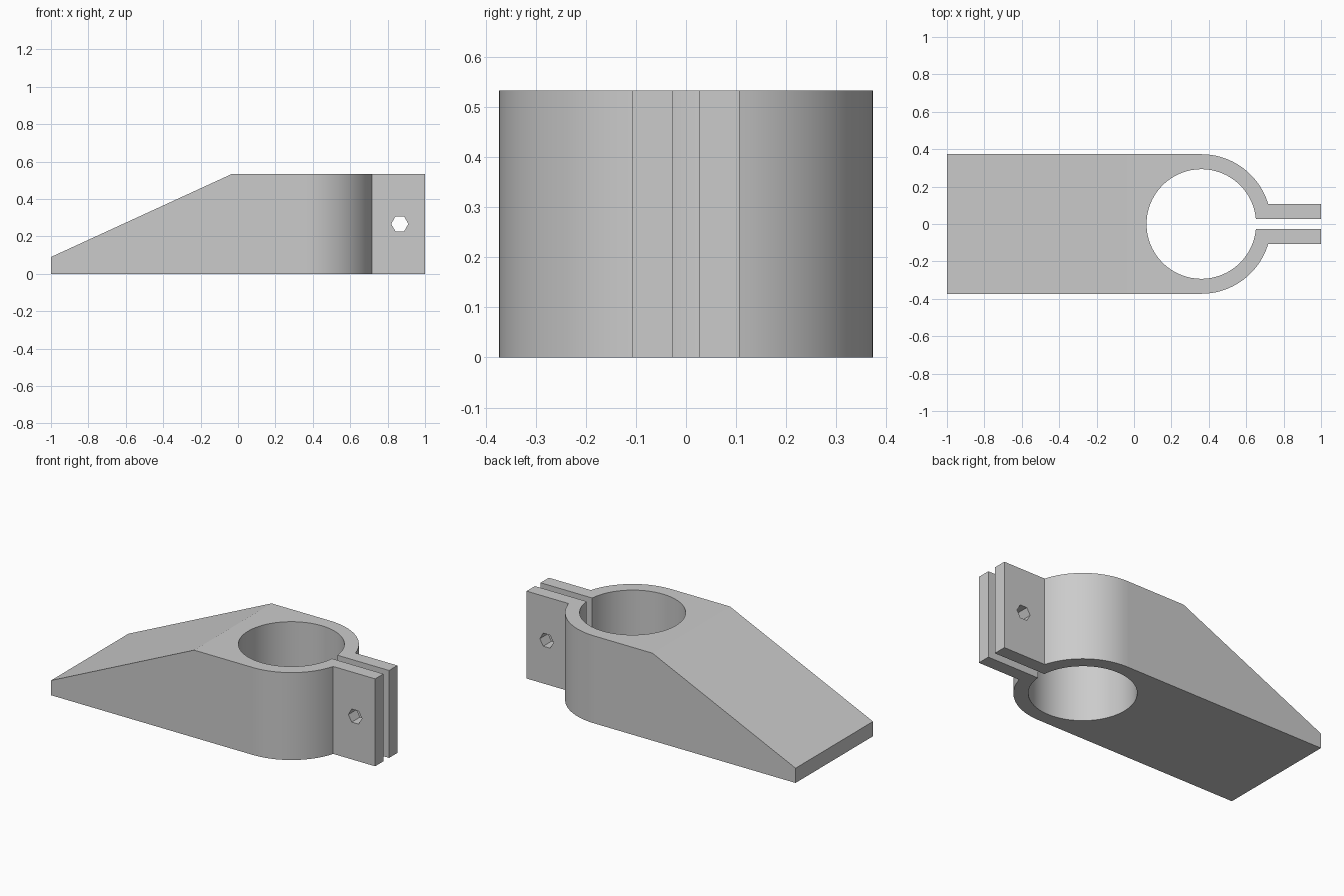
import bpy, bmesh
from math import asin, cos, sin, pi
from mathutils import Matrix

cube = bpy.data.objects.get("Cube")
if cube:
    bpy.data.objects.remove(cube, do_unlink=True)

# Main dimensions
CX, R_OUT, R_IN = 0.36, 0.373, 0.293
GAP, TAB = 0.027, 0.107
HEIGHT, TOE, SLOPE_END = 0.533, 0.09, -0.035
HOLE_X, HOLE_Z, HOLE_R = 0.865, 0.267, 0.046

grey = bpy.data.materials.new("light grey")
grey.use_nodes = True
grey.diffuse_color = (0.6, 0.6, 0.6, 1)
grey.node_tree.nodes["Principled BSDF"].inputs["Base Color"].default_value = (0.6, 0.6, 0.6, 1)


def arc(radius, start, end, steps):
    angles = [start + (end - start) * i / steps for i in range(steps + 1)]
    return [(CX + radius * cos(a), radius * sin(a)) for a in angles]


def add_object(name, bm):
    mesh = bpy.data.meshes.new(name)
    bmesh.ops.recalc_face_normals(bm, faces=bm.faces)
    bm.to_mesh(mesh)
    bm.free()
    mesh.materials.append(grey)
    obj = bpy.data.objects.new(name, mesh)
    bpy.context.collection.objects.link(obj)
    return obj


# Plan outline: body, split ring and two clamp tabs
a_out, a_in = asin(TAB / R_OUT), asin(GAP / R_IN)
outline = [(-1, -R_OUT)] + arc(R_OUT, -pi / 2, -a_out, 24)
outline += [(1, -TAB), (1, -GAP)]
outline += arc(R_IN, -a_in, a_in - 2 * pi, 80)
outline += [(1, GAP), (1, TAB)]
outline += arc(R_OUT, a_out, pi / 2, 24) + [(-1, R_OUT)]

bm = bmesh.new()
base = bm.faces.new([bm.verts.new((x, y, 0)) for x, y in outline])
top = bmesh.ops.extrude_face_region(bm, geom=[base], use_keep_orig=True)["geom"]
bmesh.ops.translate(bm, vec=(0, 0, HEIGHT),
                    verts=[v for v in top if isinstance(v, bmesh.types.BMVert)])

# Sloping upper face running down to the toe
cut = bmesh.ops.bisect_plane(
    bm, geom=bm.verts[:] + bm.edges[:] + bm.faces[:], dist=1e-5,
    plane_co=(-1, 0, TOE), plane_no=(TOE - HEIGHT, 0, SLOPE_END + 1),
    clear_outer=True)
bmesh.ops.contextual_create(bm, geom=[e for e in bm.edges if e.is_boundary])
clamp = add_object("clamp_body", bm)

# Hexagonal bolt hole through both tabs
bm = bmesh.new()
bmesh.ops.create_cone(bm, cap_ends=True, segments=6, radius1=HOLE_R, radius2=HOLE_R, depth=0.5,
                      matrix=Matrix.Translation((HOLE_X, 0, HOLE_Z))
                      @ Matrix.Rotation(pi / 2, 4, "X") @ Matrix.Rotation(pi / 2, 4, "Z"))
# Turn the hexagon so that two corners point along x
if max(v.co.x for v in bm.verts) < HOLE_X + HOLE_R * 0.95:
    bmesh.ops.rotate(bm, verts=bm.verts, cent=(HOLE_X, 0, HOLE_Z),
                     matrix=Matrix.Rotation(pi / 6, 3, "Y"))
cutter = add_object("bolt_hole_cutter", bm)

bpy.ops.object.select_all(action="DESELECT")
clamp.select_set(True)
bpy.context.view_layer.objects.active = clamp
hole = clamp.modifiers.new("bolt_hole", "BOOLEAN")
hole.operation, hole.solver, hole.object = "DIFFERENCE", "EXACT", cutter
bpy.ops.object.modifier_apply(modifier=hole.name)
bpy.data.objects.remove(cutter, do_unlink=True)

# Smooth ring walls, flat large faces
bpy.ops.object.shade_smooth_by_angle(angle=pi / 6)
for face in clamp.data.polygons:
    if face.area > 0.03:
        face.use_smooth = False
